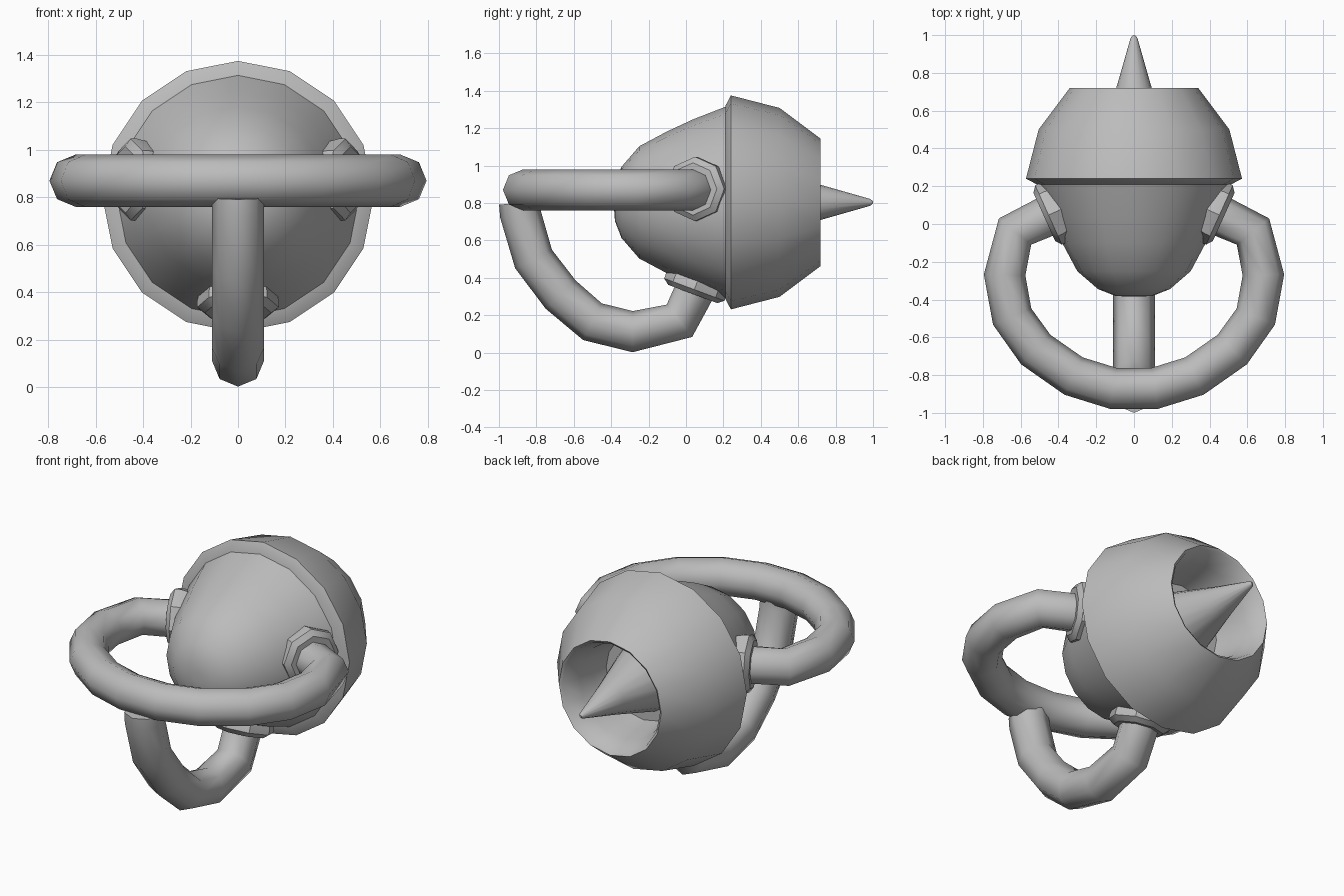
import bpy, bmesh, math
from mathutils import Vector

cube = bpy.data.objects.get("Cube")
if cube:
    bpy.data.objects.remove(cube, do_unlink=True)

GREY = (0.5, 0.5, 0.5, 1)
mat = bpy.data.materials.new("plain grey")
mat.use_nodes = True
mat.diffuse_color = GREY
mat.node_tree.nodes["Principled BSDF"].inputs["Base Color"].default_value = GREY


def skin_rings(name, rings, angle=50):
    """Join rings of points into a capped, smooth-shaded tube."""
    bm = bmesh.new()
    loops = [[bm.verts.new(p) for p in ring] for ring in rings]
    n = len(loops[0])
    for a, b in zip(loops, loops[1:]):
        for i in range(n):
            j = (i + 1) % n
            bm.faces.new((a[i], a[j], b[j], b[i]))
    bm.faces.new(loops[0])
    bm.faces.new(loops[-1])
    bmesh.ops.recalc_face_normals(bm, faces=bm.faces)
    mesh = bpy.data.meshes.new(name)
    bm.to_mesh(mesh)
    bm.free()
    mesh.materials.append(mat)
    obj = bpy.data.objects.new(name, mesh)
    bpy.context.collection.objects.link(obj)
    bpy.ops.object.select_all(action="DESELECT")
    obj.select_set(True)
    bpy.context.view_layer.objects.active = obj
    bpy.ops.object.shade_smooth_by_angle(angle=math.radians(angle))
    return obj


def circle(center, u, v, radius, sides):
    turns = [math.tau * i / sides for i in range(sides)]
    return [center + radius * (u * math.cos(t) + v * math.sin(t)) for t in turns]


def lathe(name, origin, axis, side, profile, sides, angle=50):
    """Turn (distance along axis, radius) pairs around an axis."""
    axis = Vector(axis).normalized()
    u = Vector(side)
    v = axis.cross(u)
    origin = Vector(origin)
    return skin_rings(name, [circle(origin + axis * d, u, v, r, sides)
                             for d, r in profile], angle)


def tube(name, path, normal, radius=0.11, sides=8):
    """Sweep a circle along a path lying in one plane."""
    path = [Vector(p) for p in path]
    normal = Vector(normal)
    rings = []
    for i, p in enumerate(path):
        into = (p - path[max(i - 1, 0)]).normalized()
        out = (path[min(i + 1, len(path) - 1)] - p).normalized()
        across = normal.cross((into + out).normalized())
        rings.append(circle(p, normal, across, radius, sides))
    return skin_rings(name, rings, 60)


CORE = (0, 0, 0.803)
BACK = (0, 1, 0)
UP = (0, 0, 1)

# Rounded front body
lathe("front_body", CORE, BACK, UP,
      [(-0.385, 0.03), (-0.38, 0.1), (-0.345, 0.19), (-0.25, 0.3),
       (-0.1, 0.38), (0.04, 0.445), (0.22, 0.515)], 16)

# Rear shell with a hollow nozzle
lathe("rear_shell", CORE, BACK, UP,
      [(0.21, 0.5), (0.21, 0.515), (0.24, 0.572), (0.5, 0.505), (0.72, 0.34),
       (0.71, 0.325), (0.6, 0.285), (0.5, 0.27), (0.4, 0.25)], 16, 40)

# Spike inside the nozzle
lathe("nozzle_spike", CORE, BACK, UP,
      [(0.38, 0.2), (0.72, 0.094), (0.985, 0.018), (1.0, 0.006)], 16)

# Horizontal handle, mirrored across x
half = [(0.42, 0.06), (0.63, -0.04), (0.685, -0.27), (0.645, -0.49),
        (0.52, -0.665), (0.32, -0.805), (0.11, -0.87)]
loop = [(x, y, 0.87) for x, y in half]
loop += [(-x, y, z) for x, y, z in reversed(loop)]
tube("side_handle", loop, UP)

# Lower handle from the underside to the middle of the side handle
lower = [(0.08, 0.4), (-0.035, 0.17), (-0.285, 0.112), (-0.5, 0.165),
         (-0.67, 0.31), (-0.815, 0.5), (-0.885, 0.74), (-0.89, 0.8)]
tube("lower_handle", [(0, y, z) for y, z in lower], (1, 0, 0))

# Eight-sided collars where the handles meet the body
collar = [(-0.05, 0.16), (0.0, 0.172), (0.03, 0.172), (0.055, 0.14)]
for name, s in (("left", 1), ("right", -1)):
    lathe(name + "_collar", (s * 0.425, 0.06, 0.875), (s * 0.91, -0.41, 0),
          UP, collar, 8, 30)
lathe("lower_collar", (0, 0.055, 0.365), (0, -0.35, -0.94), (1, 0, 0), collar, 8, 30)
